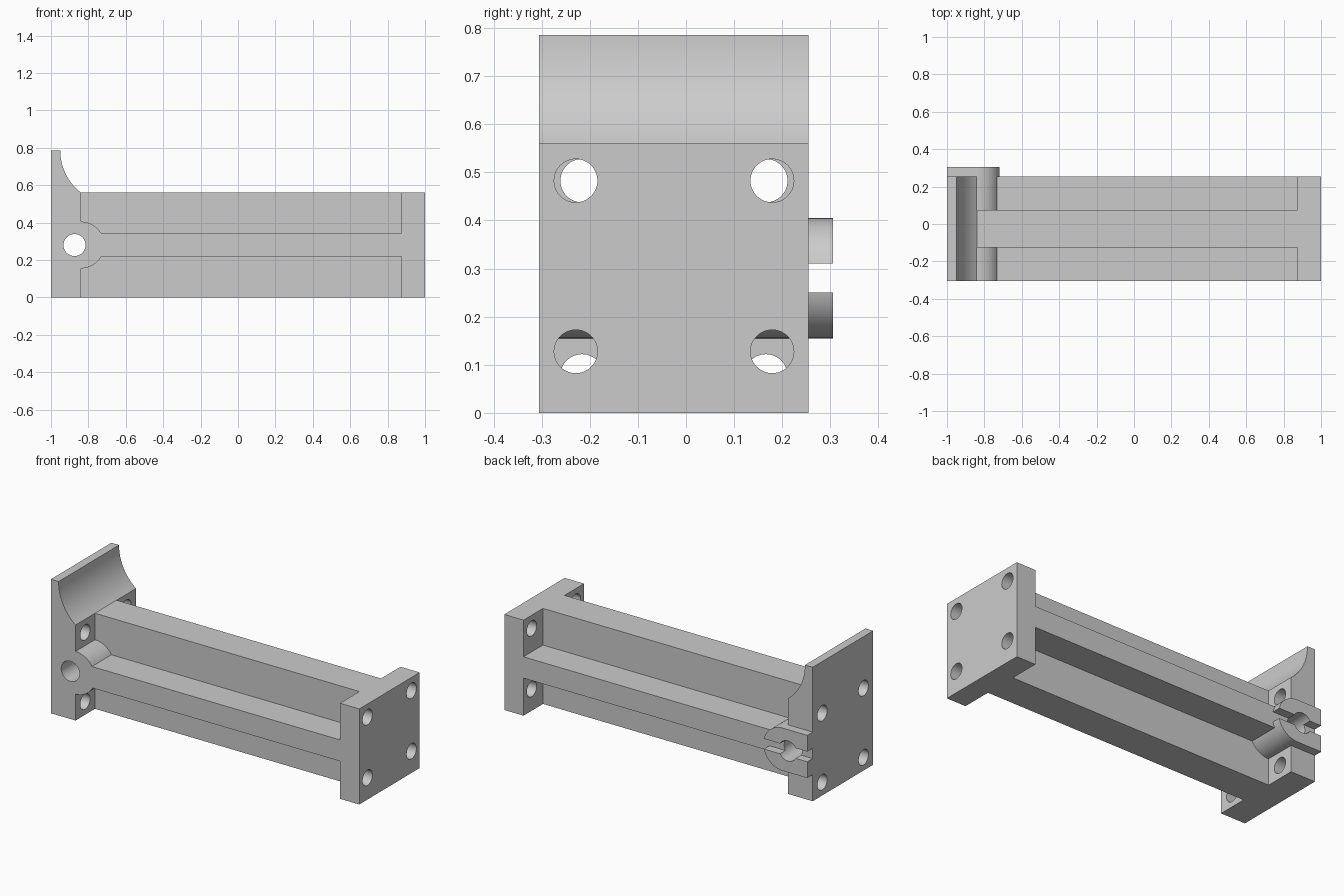
import bpy, bmesh, math
from mathutils import Vector

if "Cube" in bpy.data.objects:
    bpy.data.objects.remove(bpy.data.objects["Cube"])

Y0, Y1, YB = -0.305, 0.255, 0.305   # front face, back face, boss end
YC, ZC = -0.025, 0.28               # beam centre line

steel = bpy.data.materials.new("plain grey")
steel.diffuse_color = (0.6, 0.6, 0.6, 1)
steel.use_nodes = True
steel.node_tree.nodes["Principled BSDF"].inputs["Base Color"].default_value = steel.diffuse_color


def prism(name, points, direction):
    """Extrude a closed outline of 3D points along a direction."""
    bm = bmesh.new()
    face = bm.faces.new([bm.verts.new(p) for p in points])
    ext = bmesh.ops.extrude_face_region(bm, geom=[face])
    moved = [v for v in ext["geom"] if isinstance(v, bmesh.types.BMVert)]
    bmesh.ops.translate(bm, verts=moved, vec=Vector(direction))
    bmesh.ops.recalc_face_normals(bm, faces=bm.faces)
    mesh = bpy.data.meshes.new(name)
    bm.to_mesh(mesh)
    bm.free()
    mesh.materials.append(steel)
    obj = bpy.data.objects.new(name, mesh)
    bpy.context.collection.objects.link(obj)
    return obj


def side_profile(name, xz, y0, y1):
    return prism(name, [(x, y0, z) for x, z in xz], (0, y1 - y0, 0))


def box(name, x0, x1, y0, y1, z0, z1):
    return side_profile(name, [(x0, z0), (x1, z0), (x1, z1), (x0, z1)], y0, y1)


def arc(cx, cz, r, a0, a1, n):
    steps = [math.radians(a0 + (a1 - a0) * i / n) for i in range(n + 1)]
    return [(cx + r * math.cos(a), cz + r * math.sin(a)) for a in steps]


def bolt_hole(x0, x1, y, z):
    ring = arc(y, z, 0.045, 0, 360, 48)[:-1]
    return prism("bolt_hole_cutter", [(x0, a, b) for a, b in ring], (x1 - x0, 0, 0))


def combine(target, tool, operation):
    mod = target.modifiers.new("join", "BOOLEAN")
    mod.operation, mod.solver, mod.object = operation, "EXACT", tool
    bpy.context.view_layer.objects.active = target
    bpy.ops.object.modifier_apply(modifier=mod.name)
    bpy.data.objects.remove(tool, do_unlink=True)


# Left mounting plate with the concave upper lip
R = 0.285
sweep = math.degrees(math.asin(0.225 / R))
lip = arc(-0.95 + R, 0.785, R, 180 + sweep, 180, 24)
beam = side_profile("mounting_beam",
                    [(-1, 0), (-0.84, 0)] + lip + [(-1, 0.785)], Y0, Y1)

# Right plate, crossed webs and the rounded pivot boss
boss = [(-1, ZC - 0.125)] + arc(-0.84, ZC, 0.125, -90, 90, 40) + [(-1, ZC + 0.125)]
for part in (
    box("right_plate", 0.875, 1, Y0, Y1, 0, 0.56),
    box("vertical_web", -0.9, 0.93, YC - 0.1, YC + 0.1, 0, 0.56),
    box("horizontal_web", -0.9, 0.93, Y0, Y1, 0.22, 0.345),
    side_profile("pivot_boss", boss, Y0, YB),
):
    combine(beam, part, "UNION")

# Pivot bore and the slot across the boss end
bore = arc(-0.874, ZC, 0.059, 0, 360, 48)[:-1]
combine(beam, side_profile("bore_cutter", bore, -0.5, 0.5), "DIFFERENCE")
combine(beam, box("slot_cutter", -1.1, -0.6, Y1, 0.4, 0.25, 0.31), "DIFFERENCE")

# Four bolt holes in each plate
for s in (-1, 1):
    for z_left, z_right in ((0.077, 0.1275), (0.4825, 0.4825)):
        combine(beam, bolt_hole(-1.1, -0.8, YC + s * 0.191, z_left), "DIFFERENCE")
        combine(beam, bolt_hole(0.8, 1.1, YC + s * 0.204, z_right), "DIFFERENCE")

# Smooth curved walls, crisp edges
bpy.ops.object.select_all(action="DESELECT")
beam.select_set(True)
bpy.context.view_layer.objects.active = beam
bpy.ops.object.shade_smooth_by_angle(angle=math.radians(25))
